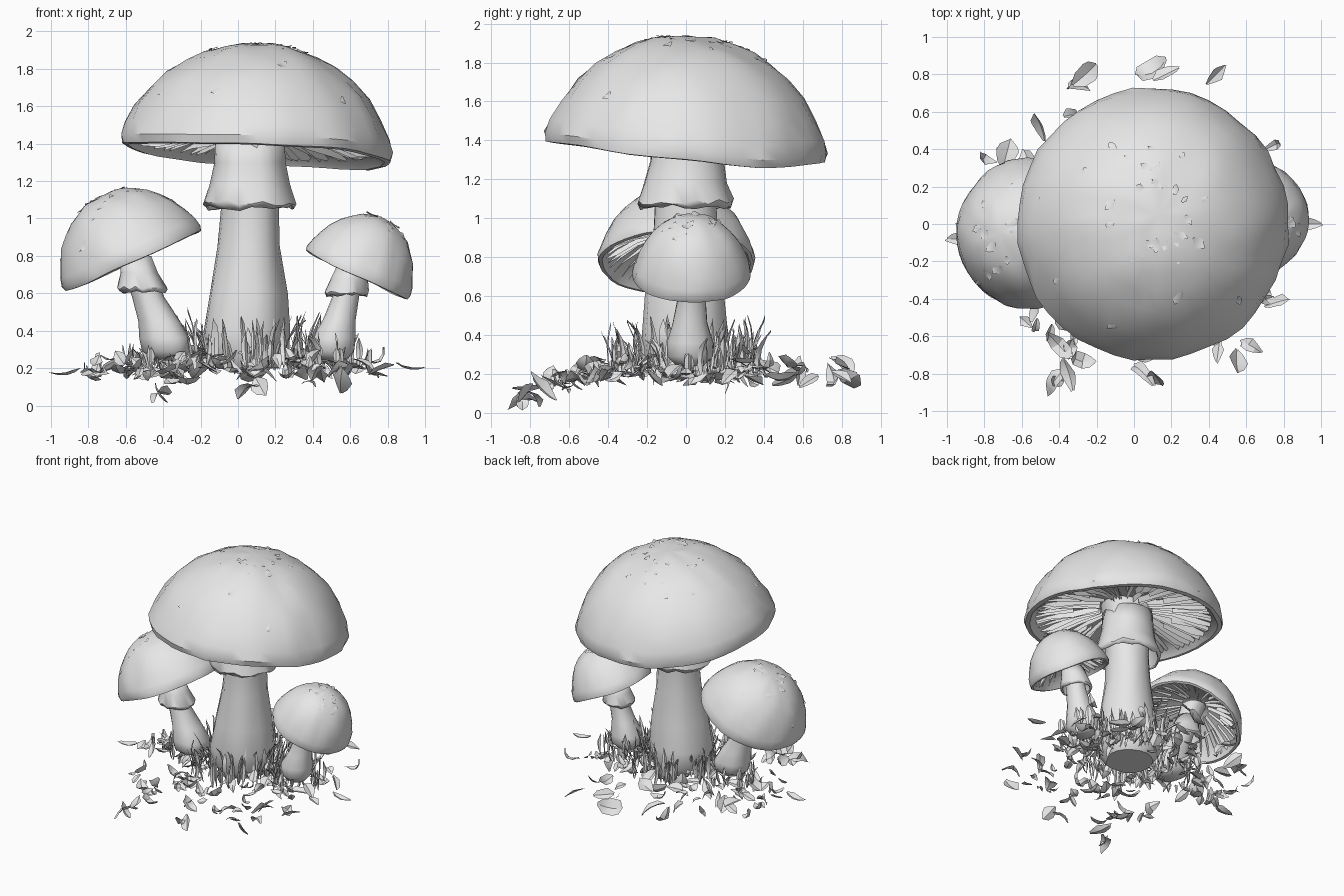
import bpy, bmesh, math, random
from mathutils import Vector, Matrix, Euler, noise

random.seed(7)
cube = bpy.data.objects.get("Cube")
if cube:
    bpy.data.objects.remove(cube, do_unlink=True)

GREY = (0.8, 0.8, 0.8, 1)
clay = bpy.data.materials.new("pale grey")
clay.use_nodes = True
clay.diffuse_color = GREY
clay.node_tree.nodes["Principled BSDF"].inputs["Base Color"].default_value = GREY


def finish(name, bm, angle=40, closed=True):
    if closed:
        bmesh.ops.remove_doubles(bm, verts=bm.verts, dist=1e-4)
        bmesh.ops.recalc_face_normals(bm, faces=bm.faces)
    mesh = bpy.data.meshes.new(name)
    bm.to_mesh(mesh)
    bm.free()
    mesh.materials.append(clay)
    ob = bpy.data.objects.new(name, mesh)
    bpy.context.collection.objects.link(ob)
    bpy.ops.object.select_all(action='DESELECT')
    ob.select_set(True)
    bpy.context.view_layer.objects.active = ob
    bpy.ops.object.shade_smooth_by_angle(angle=math.radians(angle))
    return ob


def loft(bm, rings, ends=False):
    """Skin a list of closed point rings."""
    loops = [[bm.verts.new(p) for p in ring] for ring in rings]
    n = len(loops[0])
    for a, b in zip(loops, loops[1:]):
        for i in range(n):
            j = (i + 1) % n
            bm.faces.new((a[i], a[j], b[j], b[i]))
    if ends:
        bm.faces.new(loops[0])
        bm.faces.new(loops[-1])


def polar(r, a, z):
    return Vector((r * math.cos(a), r * math.sin(a), z))


def add_leaf(bm, place, length, width, curl, fold=0.2):
    """Curled, ragged leaf lying along its local x axis."""
    rows = []
    for u, w in ((-.5, .2), (-.25, .8), (.05, 1), (.3, .75), (.5, .12)):
        w *= width * random.uniform(.75, 1.2)
        lift = curl * length * (u * u * 3 - .25)
        rows.append([bm.verts.new(place @ Vector((
            u * length + random.uniform(-.08, .08) * length * abs(s),
            s * w / 2, lift + fold * abs(s) * w))) for s in (-1, 0, 1)])
    for a, b in zip(rows, rows[1:]):
        for i in range(2):
            bm.faces.new((a[i], a[i + 1], b[i + 1], b[i]))


def cap_profile(height, deep):
    top = [(0, 1), (.15, .99), (.3, .95), (.42, .89), (.55, .8), (.68, .67), (.8, .51),
           (.9, .31), (.97, .13), (1, 0), (.985, -.08), (.94, -.09)]
    under = [(.88, .0), (.75, .3), (.5, .65), (.25, .9), (0, 1)]
    return ([(r, z * height) for r, z in top], [(r, z * height * deep) for r, z in under])


def make_cap(name, centre, axis, radius, height, deep, gills, flakes):
    tilt = Vector((0, 0, 1)).rotation_difference(Vector(axis)).to_matrix().to_4x4()
    place = Matrix.Translation(centre) @ tilt
    top, under = cap_profile(height, deep)
    seed = Vector(centre) * 9

    # Dome, rolled rim and hollow underside
    bm = bmesh.new()
    rings = []
    for r, z in top + under:
        ring = []
        for i in range(44):
            a = math.tau * i / 44
            p = polar(r * radius, a, z)
            bump = 1 + .025 * noise.noise(p * 7 / radius ** .5 + seed)
            wave = .045 * radius * r ** 4 * noise.noise(polar(1.3, a, 0) + seed)
            ring.append(place @ (p * bump + Vector((0, 0, wave))))
        rings.append(ring)
    loft(bm, rings)
    finish(name, bm, 32)

    # Thin radial gills hanging from the underside
    bm = bmesh.new()
    for k in range(gills):
        a = math.tau * k / gills + random.uniform(-.04, .04)
        upper, lower = [], []
        first = random.choice((1, 1, 2))
        for r, z in under[:-first]:
            drop = height * .09 * random.uniform(.5, 1.2) * (1 if r < .8 else .4)
            upper.append(bm.verts.new(place @ polar(r * radius, a, z + .005)))
            lower.append(bm.verts.new(place @ polar(r * radius, a + .03, z - drop)))
        for i in range(len(upper) - 1):
            bm.faces.new((upper[i], upper[i + 1], lower[i + 1], lower[i]))
    finish(name.replace("cap", "gills"), bm, closed=False)

    # Peeling flakes, mostly round the crown
    bm = bmesh.new()
    for k in range(flakes):
        i = random.choice((1, 1, 2, 2, 3, 4, 6))
        (r0, z0), (r1, z1) = top[i], top[i + 1]
        a = random.uniform(0, math.tau)
        slope = math.atan2(z0 - z1, (r1 - r0) * radius)
        spot = Matrix.Translation(polar((r0 + r1) / 2 * radius, a, (z0 + z1) / 2 + .006))
        turn = Matrix.Rotation(a, 4, 'Z') @ Matrix.Rotation(slope - .12, 4, 'Y')
        size = random.uniform(.04, .08)
        spin = Matrix.Rotation(random.uniform(-1, 1), 4, 'Z')
        add_leaf(bm, place @ spot @ turn @ spin, size, size * .7, .1, -.1)
    finish(name.replace("cap", "flakes"), bm, closed=False)


def make_stem(name, path):
    """path: x, y, z, radius of each level."""
    bm = bmesh.new()
    rings = []
    for x, y, z, r in path:
        ring = []
        for i in range(18):
            a = math.tau * i / 18
            wob = 1 + .1 * noise.noise(polar(1.6, a, z * 1.5) + Vector((x, y, 0)) * 5)
            ring.append(Vector((x, y, z)) + polar(r * wob, a, 0))
        rings.append(ring)
    loft(bm, rings, ends=True)
    finish(name, bm, 50)


def make_skirt(name, path, ragged):
    """Thin flared collar with a torn lower edge."""
    bm = bmesh.new()
    rings = []
    for k, (x, y, z, r) in enumerate(path):
        low = k >= len(path) - 2
        tear = [random.uniform(-1, .6) * ragged if low else 0 for _ in range(24)]
        rings.append([Vector((x, y, z + tear[i])) + polar(
            r * (1 + .08 * noise.noise(polar(1.5, math.tau * i / 24, x * 9))),
            math.tau * i / 24, 0) for i in range(24)])
    loft(bm, rings)
    ob = finish(name, bm, 45)
    mod = ob.modifiers.new("thickness", 'SOLIDIFY')
    mod.thickness = .012


# Tall central mushroom
make_cap("main_cap", (.1, 0, 1.39), (.055, .09, 1), .73, .545, .2, 64, 30)
make_stem("main_stem", [(.05, 0, .2, .17), (.05, 0, .27, .22), (.05, -.01, .4, .225),
                        (.06, -.01, .6, .205), (.06, 0, .85, .17), (.065, 0, 1.05, .16),
                        (.07, 0, 1.25, .165), (.07, 0, 1.42, .18), (.08, .01, 1.54, .2)])
make_skirt("main_skirt", [(.07, 0, 1.42, .185), (.07, 0, 1.3, .19), (.07, -.01, 1.18, .215),
                          (.07, -.01, 1.09, .25), (.07, -.01, 1.06, .235)], .02)

# Leaning mushroom on the right side
make_cap("right_cap", (-.57, -.05, .8), (-.41, 0, .91), .405, .36, .45, 36, 14)
make_stem("right_stem", [(-.37, -.05, .24, .07), (-.38, -.05, .29, .13), (-.39, -.05, .36, .135),
                         (-.42, -.05, .45, .11), (-.48, -.05, .58, .083),
                         (-.54, -.05, .75, .08), (-.61, -.05, .93, .09)])
make_skirt("right_skirt", [(-.55, -.05, .8, .085), (-.53, -.05, .71, .1),
                           (-.515, -.05, .63, .135), (-.51, -.05, .61, .125)], .012)

# Small leaning mushroom on the left side
make_cap("left_cap", (.645, .03, .72), (.43, 0, .9), .305, .31, .45, 30, 12)
make_stem("left_stem", [(.51, .02, .24, .07), (.505, .02, .29, .12), (.51, .02, .36, .122),
                        (.54, .02, .46, .09), (.58, .03, .6, .07),
                        (.61, .03, .72, .08), (.67, .03, .87, .085)])
make_skirt("left_skirt", [(.615, .03, .75, .085), (.595, .03, .68, .1),
                          (.58, .03, .61, .12), (.58, .03, .59, .11)], .012)

# Fallen leaves: dense round the stems, thinning and dropping toward the front
bm = bmesh.new()


def drop_leaf(x, y, size, lean):
    z = .2 + random.uniform(-.04, .05) - max(0, -y - .5) * .35
    z += max(0, .55 - math.hypot(x, y)) * random.uniform(0, .3)
    turn = Euler((random.gauss(0, lean), random.gauss(0, lean), random.uniform(0, math.tau)))
    add_leaf(bm, Matrix.Translation((x, y, z)) @ turn.to_matrix().to_4x4(),
             size, size * random.uniform(.4, .75), random.uniform(-.4, .6))


for k in range(190):
    a, r = random.uniform(0, math.tau), random.uniform(.22, .76)
    x, y = r * math.cos(a) * 1.1, r * math.sin(a)
    if y < .42 or random.random() < .15:
        drop_leaf(x, y, random.uniform(.07, .16), .6)
for x, y in ((-.32, .75), (-.26, .8), (.1, .82), (.17, .8), (.44, .8), (-.5, .52), (-.8, .35),
             (-.68, .38), (.75, .42), (.76, -.42), (.62, -.65), (.55, -.74), (.45, -.68),
             (.05, -.8), (.12, -.82), (-.35, -.8), (-.42, -.84), (-.4, -.65), (-.28, -.73)):
    drop_leaf(x, y, random.uniform(.12, .19), .5)
# Outermost leaves on each side, and the lowest one in front
for x, y, z, size, pitch in ((.92, 0, .2, .16, .15), (-.92, -.08, .17, .16, -.15),
                             (-.42, -.84, .06, .13, 1.0)):
    place = Matrix.Translation((x, y, z)) @ Matrix.Rotation(pitch, 4, 'Y')
    add_leaf(bm, place, size, size * .5, .2)
finish("fallen_leaves", bm, 30, closed=False)

# Upright grass blades hugging the stem bases
bm = bmesh.new()
for cx, cy, inner, outer, count, tall in ((.05, 0, .22, .42, 95, .27), (-.39, -.05, .12, .24, 28, .14),
                                          (.51, .02, .12, .24, 30, .18)):
    for k in range(count):
        a, r = random.uniform(0, math.tau), random.uniform(inner, outer)
        h = tall * random.uniform(.5, 1.15)
        lean = Euler((0, -math.pi / 2 + random.uniform(-.1, .5), 0)).to_matrix().to_4x4()
        place = (Matrix.Translation(Vector((cx, cy, .2 + h / 2)) + polar(r, a, 0))
                 @ Matrix.Rotation(a + random.uniform(-.6, .6), 4, 'Z') @ lean)
        add_leaf(bm, place, h, random.uniform(.02, .05), random.uniform(-.25, .25))
finish("grass_blades", bm, 30, closed=False)
